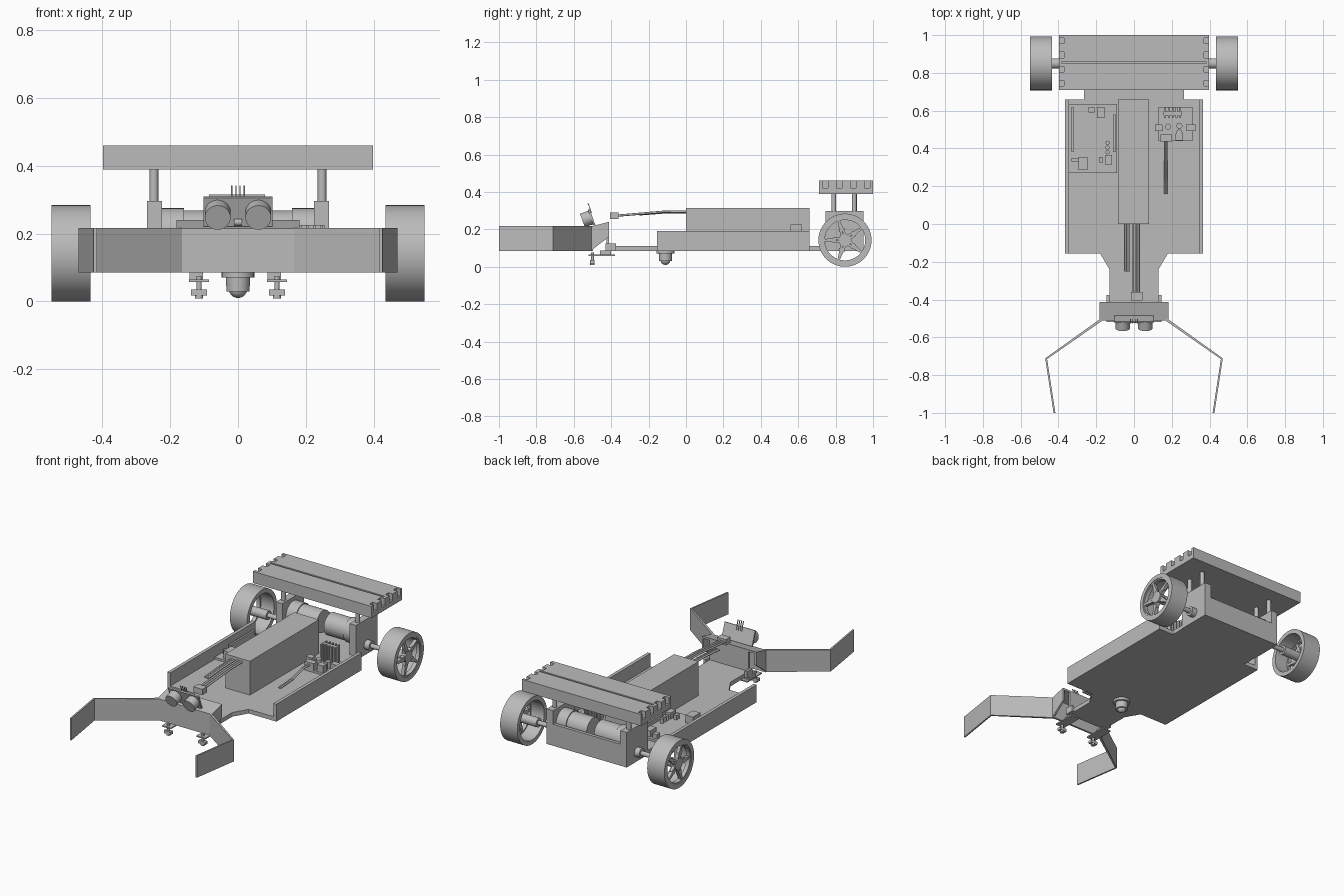
import bpy, bmesh, math
from mathutils import Vector, Matrix

if "Cube" in bpy.data.objects:
    bpy.data.objects.remove(bpy.data.objects["Cube"])

grey = bpy.data.materials.new("plain_grey")
grey.use_nodes = True
grey.diffuse_color = (0.5, 0.5, 0.5, 1)
grey.node_tree.nodes["Principled BSDF"].inputs["Base Color"].default_value = (0.5, 0.5, 0.5, 1)


def finish(name, bm, smooth=False):
    bmesh.ops.recalc_face_normals(bm, faces=bm.faces)
    me = bpy.data.meshes.new(name)
    bm.to_mesh(me)
    bm.free()
    me.materials.append(grey)
    ob = bpy.data.objects.new(name, me)
    bpy.context.collection.objects.link(ob)
    if smooth:
        bpy.ops.object.select_all(action='DESELECT')
        ob.select_set(True)
        bpy.context.view_layer.objects.active = ob
        bpy.ops.object.shade_smooth_by_angle(angle=math.radians(35))
    return ob


def box(name, x, y, z, matrix=None):
    """Box from three (low, high) ranges."""
    bm = bmesh.new()
    bmesh.ops.create_cube(bm, size=1)
    for v in bm.verts:
        v.co = Vector([(r[0] + r[1]) / 2 + c * (r[1] - r[0]) for c, r in zip(v.co, (x, y, z))])
    if matrix:
        bm.transform(matrix)
    return finish(name, bm)


def rod(name, a, b, r, r2=None, sides=32, matrix=None):
    """Cylinder or cone from point a to point b."""
    a, b = Vector(a), Vector(b)
    bm = bmesh.new()
    bmesh.ops.create_cone(bm, cap_ends=True, segments=sides, radius1=r,
                          radius2=r if r2 is None else r2, depth=(b - a).length)
    turn = (b - a).to_track_quat('Z', 'Y').to_matrix().to_4x4()
    bm.transform(Matrix.Translation((a + b) / 2) @ turn)
    if matrix:
        bm.transform(matrix)
    return finish(name, bm, True)


def prism(name, outline, low, high, axis='Z'):
    """Extrude an outline of (x, y), or of (y, z) when axis is X."""
    bm = bmesh.new()
    pts = [(p[0], p[1], low) if axis == 'Z' else (low, p[0], p[1]) for p in outline]
    face = bm.faces.new([bm.verts.new(p) for p in pts])
    new = bmesh.ops.extrude_face_region(bm, geom=[face])["geom"]
    step = Vector((0, 0, high - low)) if axis == 'Z' else Vector((high - low, 0, 0))
    bmesh.ops.translate(bm, vec=step, verts=[g for g in new if isinstance(g, bmesh.types.BMVert)])
    return finish(name, bm)


def ring(name, profile, y, z, sides=64):
    """Revolve a closed (x, radius) profile around the axle line."""
    bm = bmesh.new()
    loops = []
    for i in range(sides):
        t = 2 * math.pi * i / sides
        loops.append([bm.verts.new((x, y + r * math.cos(t), z + r * math.sin(t))) for x, r in profile])
    n = len(profile)
    for i in range(sides):
        a, b = loops[i], loops[(i + 1) % sides]
        for j in range(n):
            bm.faces.new((a[j], a[(j + 1) % n], b[(j + 1) % n], b[j]))
    return finish(name, bm, True)


def span(s, a, b):
    return (a, b) if s > 0 else (-b, -a)


def wire(name, points, r):
    cu = bpy.data.curves.new(name, 'CURVE')
    cu.dimensions = '3D'
    cu.bevel_depth = r
    cu.bevel_resolution = 2
    cu.use_fill_caps = True
    sp = cu.splines.new('POLY')
    sp.points.add(len(points) - 1)
    for p, co in zip(sp.points, points):
        p.co = (*co, 1)
    cu.materials.append(grey)
    bpy.context.collection.objects.link(bpy.data.objects.new(name, cu))


# Chassis floor, tapered at the nose and narrowed at the rear
half = [(0.13, -0.42), (0.13, -0.24), (0.18, -0.155), (0.365, -0.155),
        (0.365, 0.66), (0.265, 0.66), (0.265, 0.95)]
prism("chassis_floor", half + [(-x, y) for x, y in reversed(half)], 0.085, 0.11)
box("battery_box", (-0.085, 0.08), (0, 0.66), (0.11, 0.315))

# Motor mount back wall and top block
box("mount_back_wall", (-0.265, 0.265), (0.93, 0.95), (0.085, 0.215))
AXLE_Y, AXLE_Z = 0.85, 0.142
wing = box("rear_block", (-0.398, 0.398), (0.71, 1.0), (0.39, 0.46))


def cut(target, cutter):
    cutter.hide_render = True
    cutter.hide_viewport = True
    m = target.modifiers.new("cut", 'BOOLEAN')
    m.operation = 'DIFFERENCE'
    m.solver = 'EXACT'
    m.object = cutter


cut(wing, box("groove_cutter", (-0.38, 0.38), (0.849, 0.861), (0.44, 0.5)))
for s in (1, -1):
    for y in (0.745, 0.82, 0.895, 0.97):
        cut(wing, box("notch_cutter", span(s, 0.37, 0.45), (y - 0.015, y + 0.015), (0.42, 0.5)))

for s, side in ((1, "left"), (-1, "right")):
    box(side + "_tray_wall", span(s, 0.345, 0.365), (-0.155, 0.66), (0.085, 0.19))

    # Motor bracket, motor and posts
    box(side + "_motor_bracket", span(s, 0.225, 0.268), (0.745, 0.95), (0.085, 0.297))
    rod(side + "_gearbox", (s * 0.225, AXLE_Y, 0.203), (s * 0.16, AXLE_Y, 0.203), 0.072)
    rod(side + "_motor", (s * 0.16, AXLE_Y, 0.203), (s * 0.025, AXLE_Y, 0.203), 0.066)
    for y in (0.79, 0.9):
        rod(side + "_post", (s * 0.248, y, 0.29), (s * 0.248, y, 0.395), 0.013, sides=20)

    # Wheel: tyre, rim, paired spokes, hub and axle
    tyre = [(0.435, 0.116), (0.435, 0.142), (0.55, 0.142), (0.55, 0.116)]
    ring(side + "_tyre", [(s * x, r) for x, r in tyre], AXLE_Y, AXLE_Z)
    rim = [(0.522, 0.108), (0.522, 0.117), (0.546, 0.117), (0.546, 0.108)]
    ring(side + "_rim", [(s * x, r) for x, r in rim], AXLE_Y, AXLE_Z)
    for k in range(5):
        turn = (Matrix.Translation((0, AXLE_Y, AXLE_Z))
                @ Matrix.Rotation(2 * math.pi * k / 5 + math.pi / 2, 4, 'X'))
        for o in (1, -1):
            lean = turn @ Matrix.Rotation(o * 0.12, 4, 'X')
            box(side + "_spoke", span(s, 0.524, 0.544), span(o, 0.006, 0.019), (0.015, 0.112), lean)
        box(side + "_spoke_bridge", span(s, 0.526, 0.542), (-0.016, 0.016), (0.05, 0.062), turn)
    rod(side + "_hub", (s * 0.515, AXLE_Y, AXLE_Z), (s * 0.548, AXLE_Y, AXLE_Z), 0.034)
    rod(side + "_axle", (s * 0.26, AXLE_Y, AXLE_Z), (s * 0.52, AXLE_Y, AXLE_Z), 0.014)
    rod(side + "_axle_collar", (s * 0.39, AXLE_Y, AXLE_Z), (s * 0.52, AXLE_Y, AXLE_Z), 0.027)
    rod(side + "_bracket_boss", (s * 0.268, AXLE_Y, AXLE_Z), (s * 0.3, AXLE_Y, AXLE_Z), 0.028)

    # Gripper arm as one bent plate
    arm = [(0.17, -0.51), (0.465, -0.715), (0.421, -1.0), (0.431, -1.0), (0.475, -0.711), (0.18, -0.5)]
    prism(side + "_gripper_arm", [(s * (x - 0.005), y) for x, y in arm], 0.085, 0.217)

    # Nose cheek and line sensor underneath
    prism(side + "_nose_cheek", [(-0.51, 0.085), (-0.51, 0.215), (-0.412, 0.24), (-0.412, 0.16)],
          s * 0.17, s * 0.182, 'X')
    box(side + "_nose_tab", span(s, 0.13, 0.145), (-0.43, -0.375), (0.085, 0.125))
    c = s * 0.115
    box(side + "_line_sensor_board", (c - 0.03, c + 0.03), (-0.52, -0.38), (0.058, 0.065))
    box(side + "_line_sensor_spacer", (c - 0.028, c + 0.012), (-0.46, -0.4), (0.065, 0.088))
    rod(side + "_line_sensor_stem", (c, -0.5, 0.03), (c, -0.5, 0.075), 0.008, sides=12)
    box(side + "_line_sensor_head", (c - 0.023, c + 0.023), (-0.512, -0.488), (0.018, 0.035))
    rod(side + "_line_sensor_tip", (c, -0.5, 0.008), (c, -0.5, 0.02), 0.012, sides=12)

# Nose shell: front panel and sloped cover
box("nose_front", (-0.182, 0.182), (-0.51, -0.498), (0.085, 0.215))
prism("nose_cover", [(-0.51, 0.203), (-0.51, 0.215), (-0.412, 0.24), (-0.412, 0.228)], -0.182, 0.182, 'X')
box("nose_back", (-0.13, 0.13), (-0.424, -0.412), (0.1, 0.235))

# Range sensor tipped slightly downwards
tip = Matrix.Translation((0, -0.505, 0.265)) @ Matrix.Rotation(math.radians(20), 4, 'X')
box("range_sensor_board", (-0.102, 0.102), (-0.005, 0.005), (-0.045, 0.045), tip)
for s in (1, -1):
    rod("range_sensor_eye", (s * 0.06, 0, 0), (s * 0.06, -0.052, 0), 0.038, matrix=tip)
rod("range_sensor_crystal", (-0.012, -0.01, -0.03), (0.012, -0.01, -0.03), 0.01, sides=12, matrix=tip)
for i in range(4):
    x = (i - 1.5) * 0.012
    box("range_sensor_pin", (x - 0.002, x + 0.002), (0.006, 0.01), (0.02, 0.078), tip)

# Wiring from the box to the nose
box("wire_plug", (-0.015, 0.045), (-0.405, -0.36), (0.255, 0.29))
for x in (-0.005, 0.01, 0.025):
    wire("nose_wire", [(x, -0.37, 0.273), (x, -0.25, 0.283), (x, -0.12, 0.294), (x, 0.01, 0.296)], 0.006)
for x in (-0.046, -0.036, -0.026):
    wire("short_wire", [(x, -0.25, 0.28), (x, -0.12, 0.29), (x, 0.01, 0.292)], 0.006)

# Ball caster
rod("caster_flange", (0, -0.11, 0.07), (0, -0.11, 0.088), 0.048)
rod("caster_cup", (0, -0.11, 0.03), (0, -0.11, 0.075), 0.034, 0.036)
bm = bmesh.new()
bmesh.ops.create_uvsphere(bm, u_segments=24, v_segments=16, radius=0.027)
bm.transform(Matrix.Translation((0, -0.11, 0.037)))
finish("caster_ball", bm, True)

# Control board with its components: (x, y, width, depth, height)
box("control_board", (-0.345, -0.09), (0.27, 0.635), (0.11, 0.123))
for x, y, w, d, h in ((-0.27, 0.32, 0.05, 0.07, 0.05), (-0.135, 0.34, 0.035, 0.05, 0.04),
                      (-0.175, 0.59, 0.04, 0.06, 0.04), (-0.225, 0.605, 0.03, 0.03, 0.03),
                      (-0.325, 0.5, 0.012, 0.24, 0.04), (-0.105, 0.48, 0.012, 0.2, 0.03),
                      (-0.31, 0.34, 0.04, 0.02, 0.03), (-0.175, 0.34, 0.02, 0.03, 0.03)):
    box("control_component", (x - w / 2, x + w / 2), (y - d / 2, y + d / 2), (0.12, 0.12 + h))
for y in (0.38, 0.405, 0.43):
    rod("capacitor", (-0.14, y, 0.12), (-0.14, y, 0.15), 0.011, sides=16)

# Motor driver with its heat sink
box("driver_board", (0.13, 0.31), (0.44, 0.62), (0.11, 0.123))
box("heat_sink", (0.155, 0.255), (0.575, 0.595), (0.12, 0.225))
for i in range(5):
    x = 0.162 + i * 0.021
    box("heat_sink_fin", (x - 0.004, x + 0.004), (0.56, 0.62), (0.12, 0.225))
for x, y, w in ((0.13, 0.51, 0.04), (0.3, 0.51, 0.05), (0.17, 0.455, 0.06), (0.24, 0.46, 0.04)):
    box("driver_terminal", (x - w / 2, x + w / 2), (y - 0.018, y + 0.018), (0.12, 0.165))
for x, y in ((0.18, 0.515), (0.24, 0.52), (0.24, 0.485)):
    rod("driver_capacitor", (x, y, 0.12), (x, y, 0.16), 0.016, sides=16)
for x in (0.164, 0.172):
    wire("driver_wire", [(x, 0.45, 0.15), (x, 0.38, 0.15), (x, 0.28, 0.125), (x, 0.16, 0.117)], 0.005)
